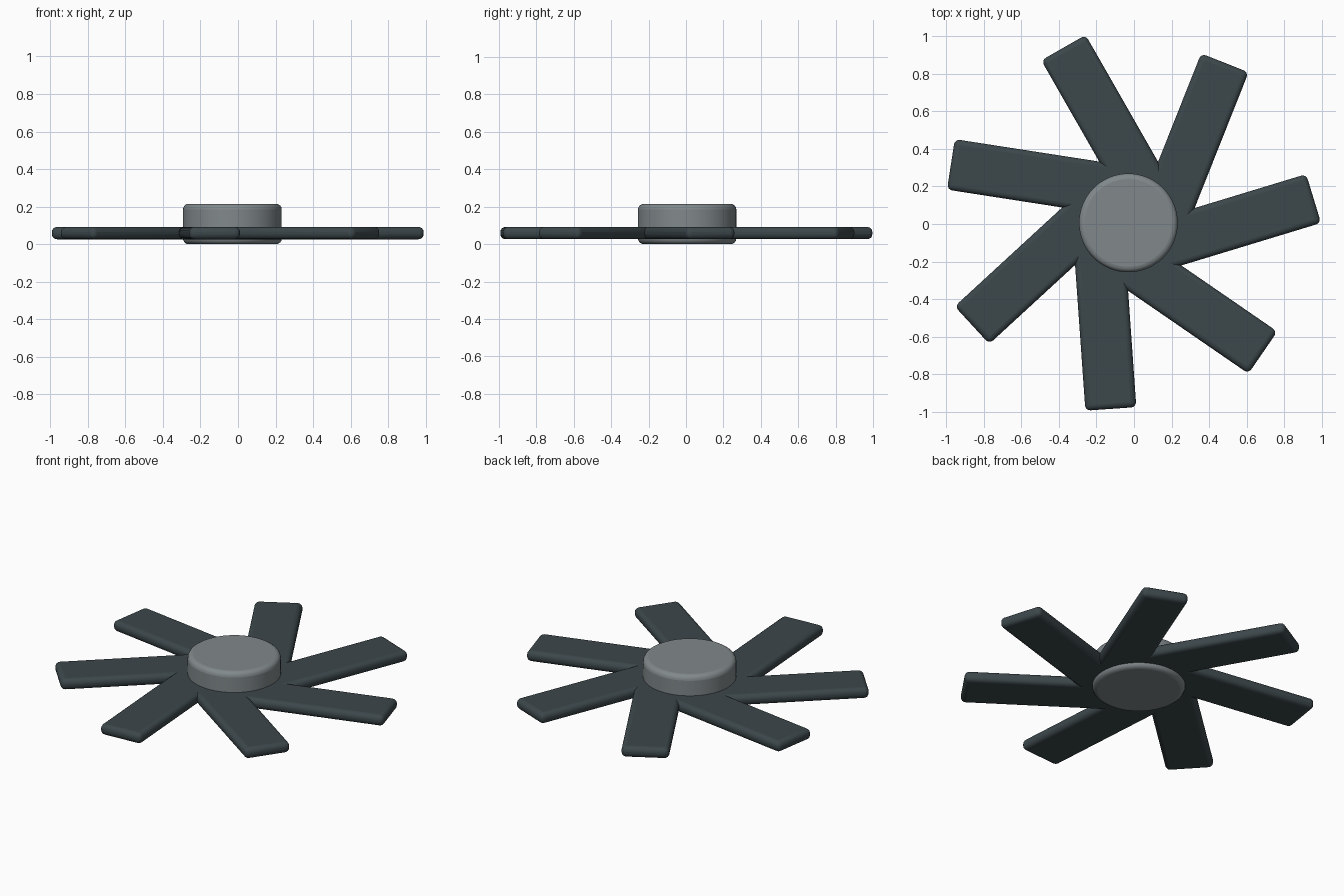
import bpy
from math import radians, cos, sin
from mathutils import Matrix

cube = bpy.data.objects.get("Cube")
if cube:
    bpy.data.objects.remove(cube, do_unlink=True)

CENTRE = Matrix.Translation((-0.03, 0.006, 0))
BLADES = 7


def material(name, rgb):
    mat = bpy.data.materials.new(name)
    mat.use_nodes = True
    colour = (*rgb, 1)
    mat.diffuse_color = colour
    mat.node_tree.nodes["Principled BSDF"].inputs["Base Color"].default_value = colour
    return mat


def finish(obj, name, mat, bevel, segments):
    """Name, colour, round and smooth a part."""
    obj.name = obj.data.name = name
    obj.data.materials.append(mat)
    mod = obj.modifiers.new("rounded_edges", 'BEVEL')
    mod.width = bevel
    mod.segments = segments
    mod.limit_method = 'ANGLE'
    bpy.ops.object.shade_smooth_by_angle(angle=radians(40))


hub_grey = material("hub grey", (0.22, 0.25, 0.26))
blade_slate = material("blade slate", (0.045, 0.063, 0.07))

# Central hub
bpy.ops.mesh.primitive_cylinder_add(vertices=64, radius=0.263, depth=0.215)
hub = bpy.context.object
hub.data.transform(CENTRE @ Matrix.Translation((0, 0, 0.1075)))
finish(hub, "hub", hub_grey, 0.03, 4)

# Blades, each set off to one side of the hub's axis
inner, outer, width, thickness, offset = 0.05, 0.982, 0.272, 0.066, -0.163
for i in range(BLADES):
    bpy.ops.mesh.primitive_cube_add(size=1)
    blade = bpy.context.object
    turn = Matrix.Rotation(radians(16.9 + i * 360 / BLADES), 4, 'Z')
    place = Matrix.Translation(((inner + outer) / 2, offset, 0.059))
    size = Matrix.Diagonal((outer - inner, width, thickness, 1))
    blade.data.transform(CENTRE @ turn @ place @ size)
    finish(blade, f"blade_{i + 1}", blade_slate, 0.028, 4)
